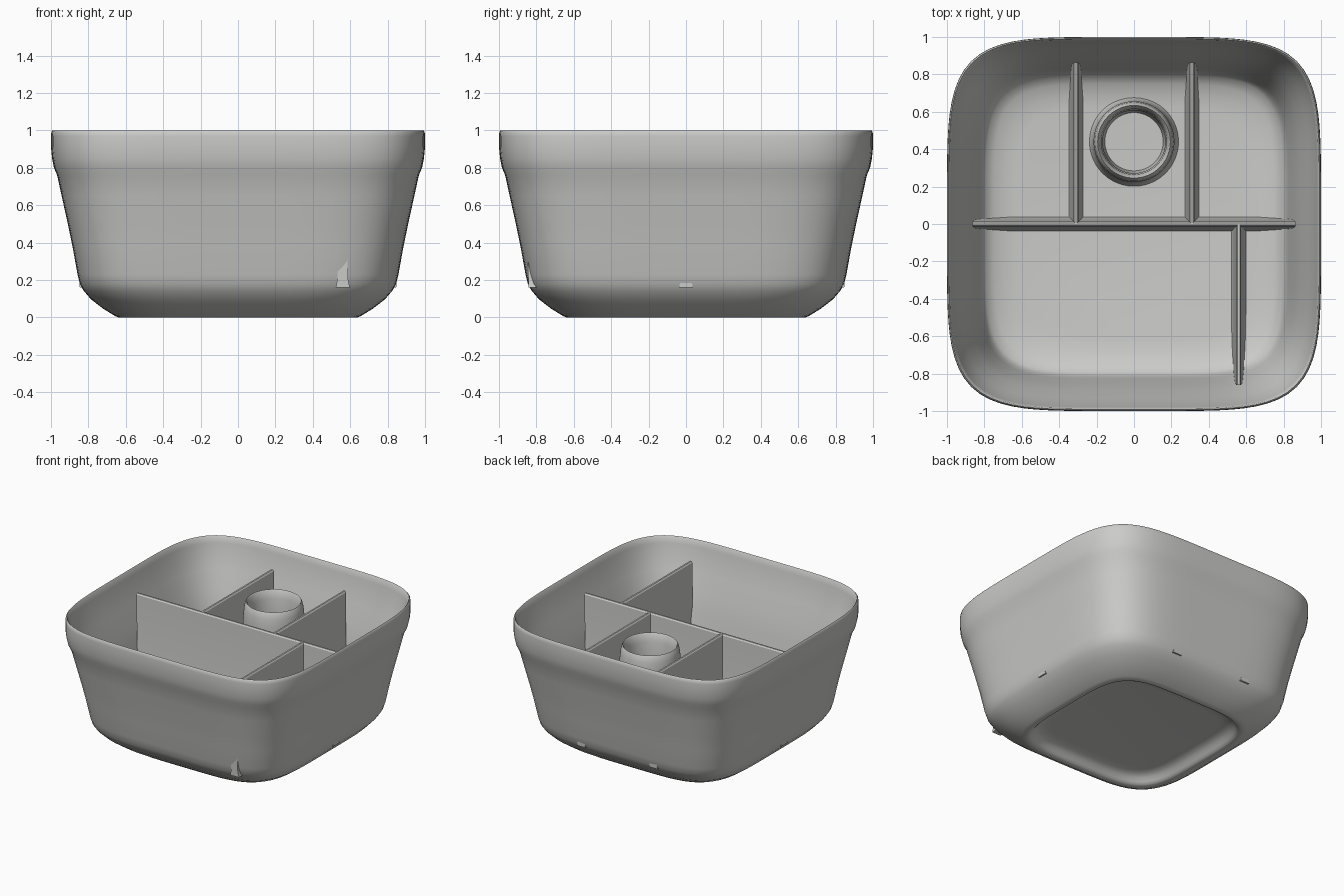
import bpy, bmesh, math
from mathutils import Matrix

cube = bpy.data.objects.get("Cube")
if cube:
    bpy.data.objects.remove(cube, do_unlink=True)

mat = bpy.data.materials.new("warm_grey")
mat.use_nodes = True
GREY = (0.6, 0.6, 0.585, 1)
mat.diffuse_color = GREY
mat.node_tree.nodes["Principled BSDF"].inputs["Base Color"].default_value = GREY

SEGMENTS = 128
FLOOR = 0.16
TOP = 0.885


def finish(bm, name, angle=40):
    """Turn a bmesh into a smooth-shaded object that keeps its sharp edges."""
    bmesh.ops.recalc_face_normals(bm, faces=bm.faces)
    me = bpy.data.meshes.new(name)
    bm.to_mesh(me)
    bm.free()
    me.materials.append(mat)
    me.shade_smooth()
    me.set_sharp_from_angle(angle=math.radians(angle))
    ob = bpy.data.objects.new(name, me)
    bpy.context.collection.objects.link(ob)
    return ob


def loft(name, profile, power, closed=False, centre=(0, 0)):
    """Sweep a (radius, height) profile round a squircle whose power depends on height."""
    bm = bmesh.new()
    rings = []
    for r, z in profile:
        ring, p = [], power(z)
        for i in range(SEGMENTS):
            a = math.tau * i / SEGMENTS
            c, s = math.cos(a), math.sin(a)
            k = r * (abs(c) ** p + abs(s) ** p) ** (-1 / p)
            ring.append(bm.verts.new((centre[0] + k * c, centre[1] + k * s, z)))
        rings.append(ring)
    pairs = list(zip(rings, rings[1:]))
    if closed:
        pairs.append((rings[-1], rings[0]))
    else:
        bm.faces.new(rings[0])
        bm.faces.new(rings[-1])
    for lo, hi in pairs:
        for i in range(SEGMENTS):
            j = (i + 1) % SEGMENTS
            bm.faces.new((lo[i], lo[j], hi[j], hi[i]))
    return finish(bm, name)


def divider(name, start, end, lean_start=0):
    """Thin upright wall with a slightly flared foot, a narrow top and leaning ends."""
    half = [(0.038, FLOOR), (0.033, 0.18), (0.028, 0.21), (0.013, TOP - 0.01), (0.006, TOP)]
    outline = half + [(-w, z) for w, z in reversed(half)]
    dx, dy = end[0] - start[0], end[1] - start[1]
    length = math.hypot(dx, dy)
    bm = bmesh.new()
    face = bm.faces.new([bm.verts.new((-lean_start * (z - FLOOR), w, z)) for w, z in outline])
    out = bmesh.ops.extrude_face_region(bm, geom=[face])
    for v in out["geom"]:
        if isinstance(v, bmesh.types.BMVert):
            v.co.x = length + 0.025 * (v.co.z - FLOOR)
    turn = Matrix.Rotation(math.atan2(dy, dx), 4, "Z")
    bm.transform(Matrix.Translation((*start, 0)) @ turn)
    return finish(bm, name, 30)


# Container: recessed underside, outer wall, rounded lip, inner wall, floor
underside = [(0.48, 0.07), (0.52, 0.067), (0.55, 0.058), (0.575, 0.042), (0.592, 0.02),
             (0.605, 0.006), (0.62, 0.0)]
outer = [(0.638, 0.0), (0.658, 0.008), (0.72, 0.046), (0.785, 0.096), (0.825, 0.142),
         (0.845, 0.178), (0.858, 0.23), (0.885, 0.38), (0.91, 0.5), (0.943, 0.65),
         (0.967, 0.76), (0.984, 0.8), (0.994, 0.85), (1.0, 0.91), (1.0, 0.97)]
lip = [(0.998, 0.992), (0.992, 1.0), (0.986, 0.992)]
inner = [(0.978, 0.95), (0.96, 0.86), (0.933, 0.77), (0.89, 0.63), (0.857, 0.5),
         (0.827, 0.32), (0.812, 0.25), (0.793, 0.212), (0.75, 0.188), (0.69, 0.169),
         (0.62, FLOOR)]
loft("container", underside + outer + lip + inner, lambda z: min(5, 4.4 + 3 * z))

# Compartment walls
divider("cross_divider", (-0.846, 0), (0.846, 0), lean_start=0.025)
divider("front_divider", (0.56, 0), (0.56, -0.842))
for side, x in (("right", -0.31), ("left", 0.31)):
    divider("back_divider_" + side, (x, 0), (x, 0.846))

# Round cup standing in the back middle compartment
cup = [(0.24, FLOOR - 0.005), (0.23, 0.18), (0.222, 0.22), (0.216, 0.5), (0.216, 0.77),
       (0.21, 0.835), (0.201, 0.873), (0.194, TOP), (0.187, 0.875), (0.175, 0.82),
       (0.168, 0.7), (0.165, 0.23), (0.155, FLOOR - 0.005)]
loft("cup_holder", cup, lambda z: 2, closed=True, centre=(0, 0.44))
